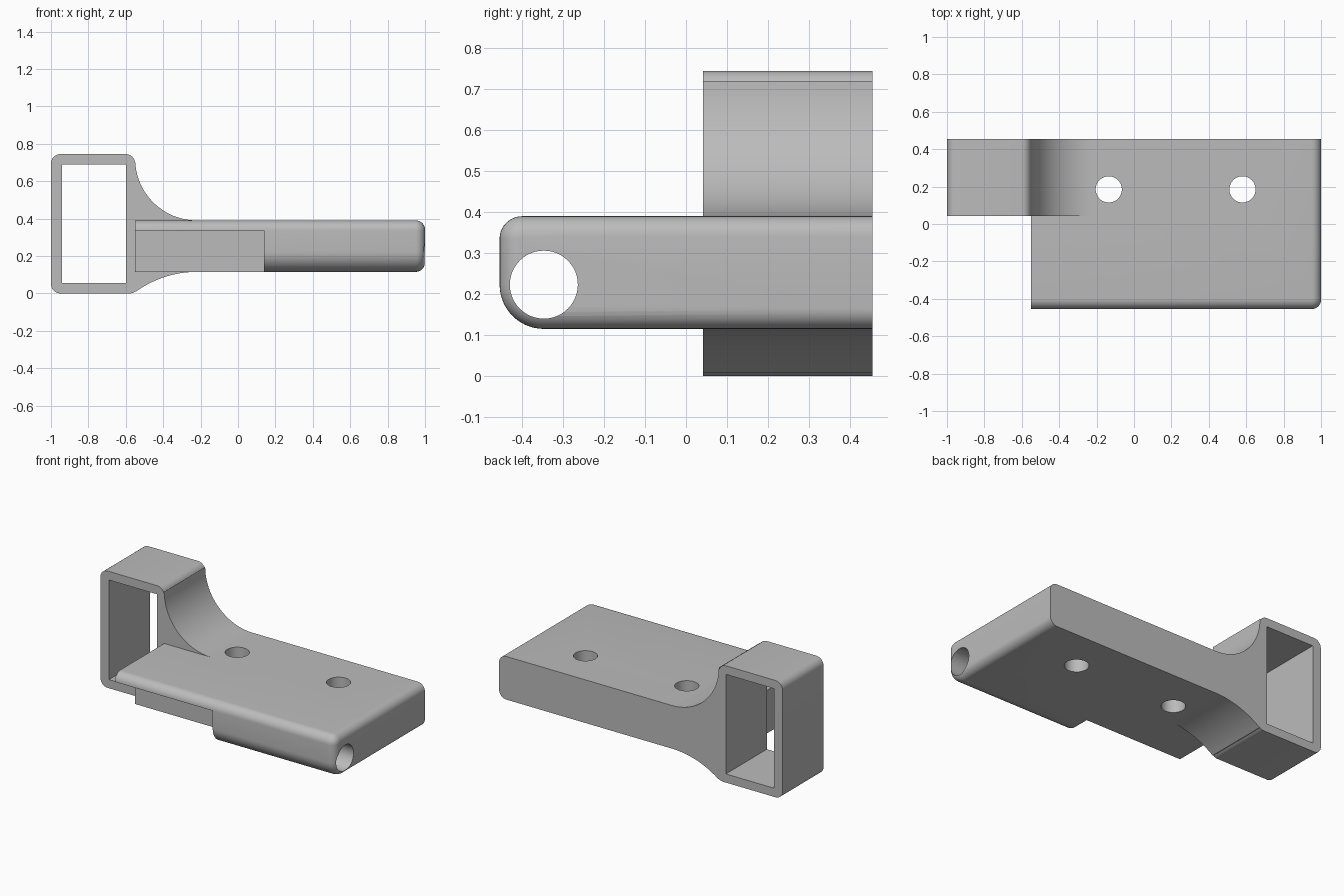
import bpy, bmesh
from math import sin, cos, radians, pi
from mathutils import Vector

cube = bpy.data.objects.get("Cube")
if cube:
    bpy.data.objects.remove(cube, do_unlink=True)

grey = bpy.data.materials.new("plain grey")
grey.use_nodes = True
colour = (0.5, 0.5, 0.5, 1)
grey.diffuse_color = colour
grey.node_tree.nodes["Principled BSDF"].inputs["Base Color"].default_value = colour


def arc(cx, cz, r, start, end, n=10):
    """Points on an arc, angles in degrees."""
    steps = [radians(start + (end - start) * i / n) for i in range(n + 1)]
    return [(cx + r * cos(a), cz + r * sin(a)) for a in steps]


def prism(name, points, place, sweep):
    """Extrude a closed 2D profile along the sweep vector."""
    bm = bmesh.new()
    face = bm.faces.new([bm.verts.new(place(*p)) for p in points])
    out = bmesh.ops.extrude_face_region(bm, geom=[face])
    moved = [v for v in out["geom"] if isinstance(v, bmesh.types.BMVert)]
    bmesh.ops.translate(bm, verts=moved, vec=Vector(sweep))
    bmesh.ops.recalc_face_normals(bm, faces=bm.faces)
    mesh = bpy.data.meshes.new(name)
    bm.to_mesh(mesh)
    bm.free()
    mesh.materials.append(grey)
    obj = bpy.data.objects.new(name, mesh)
    bpy.context.collection.objects.link(obj)
    return obj


def box(name, low, high):
    pts = [(low[0], low[1]), (high[0], low[1]), (high[0], high[1]), (low[0], high[1])]
    return prism(name, pts, lambda x, y: (x, y, low[2]), (0, 0, high[2] - low[2]))


def combine(body, other, operation):
    """Apply a boolean and discard the helper."""
    mod = body.modifiers.new("join", "BOOLEAN")
    mod.object, mod.operation, mod.solver = other, operation, "EXACT"
    bpy.ops.object.select_all(action="DESELECT")
    bpy.context.view_layer.objects.active = body
    body.select_set(True)
    bpy.ops.object.modifier_apply(modifier=mod.name)
    bpy.data.objects.remove(other, do_unlink=True)


LEFT, BACK, LOW, TOP = -0.55, 0.455, 0.115, 0.39

# Mounting plate with rounded front, extruded sideways
side = [(BACK, LOW), (BACK, TOP)]
side += arc(-0.4, TOP - 0.055, 0.055, 90, 180)
side += arc(-0.347, LOW + 0.108, 0.108, 180, 270, 14)
plate = prism("mounting_bracket", side, lambda y, z: (LEFT, y, z), (1 - LEFT, 0, 0))

# Rounded rim of the far end, leaving the back edge sharp
bm = bmesh.new()
bm.from_mesh(plate.data)
rim = [e for e in bm.edges
       if all(v.co.x > 0.999 for v in e.verts)
       and not all(v.co.y > BACK - 0.001 for v in e.verts)]
bmesh.ops.bevel(bm, geom=rim, offset=0.05, offset_type="OFFSET", segments=8,
                profile=0.5, affect="EDGES", clamp_overlap=True)
bm.to_mesh(plate.data)
bm.free()

# Recess under the front lip
combine(plate, box("recess", (-0.7, -0.6, 0), (0.14, -0.25, TOP - 0.055)), "DIFFERENCE")

# Rectangular sleeve flaring into the plate
sleeve_profile = arc(-0.95, 0.05, 0.05, 270, 180, 6)
sleeve_profile += arc(-0.95, 0.695, 0.05, 180, 90, 6)
sleeve_profile += arc(-0.6, 0.695, 0.05, 90, 0, 6)
sleeve_profile += arc(-0.22, 0.72, 0.33, 180, 270, 24)
sleeve_profile += [(-0.15, TOP), (-0.15, LOW)]
sleeve_profile += arc(-0.22, LOW - 0.555, 0.555, 90, 126, 14)
sleeve_profile += arc(-0.58, 0.05, 0.05, 306, 270, 4)
sleeve = prism("sleeve", sleeve_profile, lambda x, z: (x, 0.042, z), (0, BACK - 0.042, 0))
combine(plate, sleeve, "UNION")
combine(plate, box("sleeve_opening", (-0.94, -0.1, 0.055), (-0.6, 0.6, 0.69)), "DIFFERENCE")

# Two screw holes through the plate
for x in (-0.135, 0.58):
    hole = prism("screw_hole", arc(x, 0.185, 0.07, 0, 352.5, 47),
                 lambda u, v: (u, v, -0.1), (0, 0, 0.7))
    combine(plate, hole, "DIFFERENCE")

# Rod bore running along the front edge
bore = prism("rod_bore", arc(-0.347, 0.223, 0.083, 0, 352.5, 47),
             lambda y, z: (0.05, y, z), (1.1, 0, 0))
combine(plate, bore, "DIFFERENCE")

bpy.ops.object.select_all(action="DESELECT")
plate.select_set(True)
bpy.context.view_layer.objects.active = plate
bpy.ops.object.shade_smooth_by_angle(angle=radians(28))
